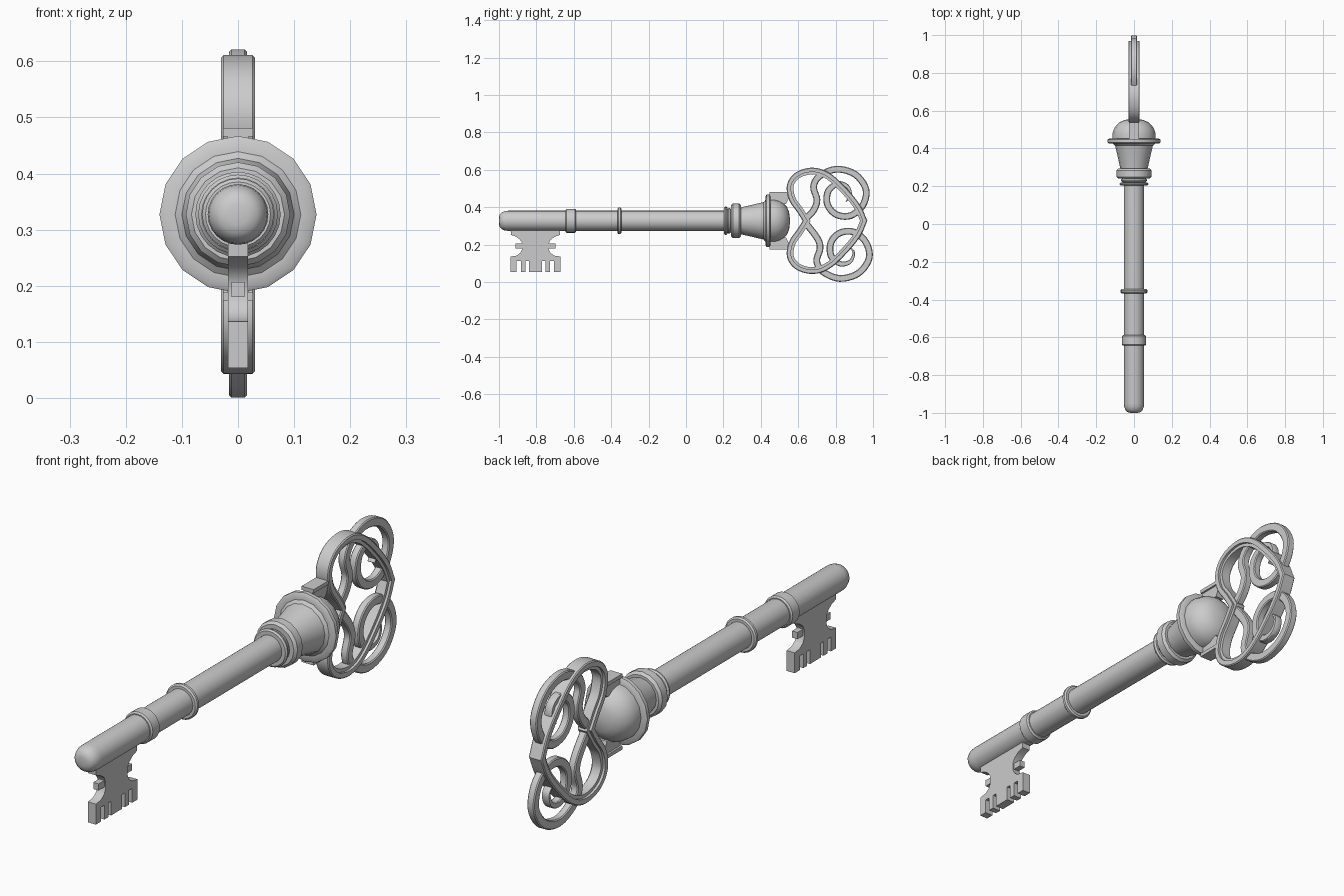
import bpy, bmesh
from math import sin, cos, pi, radians
from mathutils import Vector

if "Cube" in bpy.data.objects:
    bpy.data.objects.remove(bpy.data.objects["Cube"])

ZC = 0.327  # height of the shaft axis


def finish(name, bm):
    bmesh.ops.recalc_face_normals(bm, faces=bm.faces)
    me = bpy.data.meshes.new(name)
    bm.to_mesh(me)
    bm.free()
    ob = bpy.data.objects.new(name, me)
    bpy.context.collection.objects.link(ob)
    return ob


def lathe(name, profile, seg):
    """Revolve (y, radius) points around the shaft axis."""
    bm = bmesh.new()
    rings = [[bm.verts.new((r * sin(2 * pi * i / seg), y, ZC + r * cos(2 * pi * i / seg)))
              for i in range(seg)] for y, r in profile]
    for a, b in zip(rings, rings[1:]):
        for i in range(seg):
            j = (i + 1) % seg
            bm.faces.new((a[i], a[j], b[j], b[i]))
    bm.faces.new(rings[0])
    bm.faces.new(rings[-1])
    return finish(name, bm)


def plate(name, outline, half):
    """Extrude a (y, z) outline to both sides of x = 0."""
    bm = bmesh.new()
    a = [bm.verts.new((-half, y, z)) for y, z in outline]
    b = [bm.verts.new((half, y, z)) for y, z in outline]
    bm.faces.new(a)
    bm.faces.new(b)
    n = len(a)
    for i in range(n):
        j = (i + 1) % n
        bm.faces.new((a[i], a[j], b[j], b[i]))
    return finish(name, bm)


def smooth_path(pts, steps):
    """Catmull-Rom curve through the points."""
    p = [Vector(q) for q in pts]
    p = [2 * p[0] - p[1]] + p + [2 * p[-1] - p[-2]]
    out = []
    for a, b, c, d in zip(p, p[1:], p[2:], p[3:]):
        for k in range(steps):
            t = k / steps
            out.append(0.5 * (2 * b + (c - a) * t + (2 * a - 5 * b + 4 * c - d) * t * t
                              + (3 * b - a - 3 * c + d) * t ** 3))
    return out + [p[-2]]


def sweep(name, path, section, closed=False, width=lambda t: 1.0):
    """Sweep an (offset, x) section along a path in the yz plane with mitred corners."""
    bm = bmesh.new()
    n, rings = len(path), []
    for i, p in enumerate(path):
        before = path[i - 1] if closed or i else p - (path[1] - p)
        after = path[(i + 1) % n] if closed or i < n - 1 else p + (p - path[i - 1])
        t1, t2 = (p - before).normalized(), (after - p).normalized()
        n1, n2 = Vector((-t1.y, t1.x)), Vector((-t2.y, t2.x))
        nrm = (n1 + n2) / max(0.5, 1 + n1.dot(n2))
        w = width(i / (n - 1))
        rings.append([bm.verts.new((x, p.x + nrm.x * o * w, p.y + nrm.y * o * w))
                      for o, x in section])
    m = len(section)
    for i in range(n if closed else n - 1):
        a, b = rings[i], rings[(i + 1) % n]
        for k in range(m):
            l = (k + 1) % m
            bm.faces.new((a[k], a[l], b[l], b[k]))
    if not closed:
        bm.faces.new(rings[0])
        bm.faces.new(rings[-1])
    return finish(name, bm)


def collar(name, y0, y1, r, seg=24, bev=0.006):
    return lathe(name, [(y0, r - 0.02), (y0, r - bev), (y0 + bev, r),
                        (y1 - bev, r), (y1, r - bev), (y1, r - 0.02)], seg)


# Shaft with a rounded end
lathe("shaft", [(-1, 0.018), (-0.996, 0.034), (-0.985, 0.045), (-0.968, 0.052),
                (-0.95, 0.054), (0.25, 0.054)], 24)

# Collars along the shaft
collar("lower_collar", -0.644, -0.588, 0.064)
collar("middle_ring", -0.367, -0.345, 0.071)
collar("neck_ring_a", 0.204, 0.221, 0.076)
collar("neck_ring_b", 0.221, 0.24, 0.068)
collar("neck_collar", 0.24, 0.293, 0.093, 16, 0.01)

# Flared bell and the dome on top of it
lathe("bell", [(0.28, 0.07), (0.293, 0.072), (0.36, 0.087), (0.415, 0.1), (0.425, 0.112),
               (0.426, 0.132), (0.431, 0.14), (0.447, 0.14), (0.452, 0.132), (0.453, 0.1)], 16)
lathe("dome", [(0.445, 0.115), (0.475, 0.115), (0.5, 0.108), (0.522, 0.094),
               (0.54, 0.074), (0.551, 0.048), (0.556, 0.01)], 16)

# Brackets joining the bell to the heart
for s, side in ((1, "upper"), (-1, "lower")):
    plate(side + "_bracket", [(0.447, ZC + s * 0.09), (0.447, ZC + s * 0.15),
                              (0.55, ZC + s * 0.15), (0.55, ZC + s * 0.12),
                              (0.535, ZC + s * 0.09)], 0.019)
    plate(side + "_bracket_rim", [(0.447, ZC + s * 0.139), (0.447, ZC + s * 0.154),
                                  (0.555, ZC + s * 0.154), (0.555, ZC + s * 0.139)], 0.027)

# Heart-shaped bow, half path mirrored across the axis
half = smooth_path([(0.645, ZC), (0.61, 0.383), (0.568, 0.445), (0.558, 0.518), (0.6, 0.573),
                    (0.682, 0.593), (0.765, 0.563), (0.855, 0.478), (0.918, 0.398),
                    (0.95, ZC)], 5)
heart = half + [Vector((p.x, 2 * ZC - p.y)) for p in half[-2:0:-1]]
sweep("heart_bow", heart, [(0.014, -0.03), (0.018, -0.026), (0.018, 0.026), (0.014, 0.03),
                           (-0.005, 0.03), (-0.005, 0.02), (-0.018, 0.02),
                           (-0.018, -0.02), (-0.005, -0.02), (-0.005, -0.03)], closed=True)

# Scrolls woven through the heart
scroll = [(0.638, 0.335), (0.683, 0.385), (0.7, 0.44), (0.682, 0.51), (0.715, 0.567), (0.805, 0.603),
          (0.905, 0.575), (0.962, 0.495), (0.945, 0.41), (0.88, 0.355), (0.805, 0.36),
          (0.757, 0.413), (0.76, 0.485), (0.81, 0.525), (0.862, 0.512), (0.88, 0.465),
          (0.855, 0.43)]
strip = [(0.014, -0.016), (0.018, -0.012), (0.018, 0.012), (0.014, 0.016),
         (-0.014, 0.016), (-0.018, 0.012), (-0.018, -0.012), (-0.014, -0.016)]
taper = lambda t: 1.0 if t < 0.75 else max(0.12, 1 - (t - 0.75) * 3.5)
sweep("upper_scroll", smooth_path(scroll, 5), strip, width=taper)
lower = [(y + 0.017, 2 * ZC - z - 0.032) for y, z in scroll]
lower[0] = (0.638, 0.318)
sweep("lower_scroll", smooth_path(lower, 5), strip, width=taper)

# Toothed bit, one half mirrored across its middle
BC = -0.805
bit = [(0, 0.29), (0.133, 0.29), (0.131, 0.252), (0.105, 0.243), (0.082, 0.226), (0.07, 0.205),
       (0.07, 0.178), (0.08, 0.156), (0.1, 0.141), (0.133, 0.136), (0.133, 0.053),
       (0.1, 0.053), (0.1, 0.111), (0.078, 0.111), (0.078, 0.053),
       (0.053, 0.053), (0.053, 0.111), (0.035, 0.111), (0.035, 0.053), (0, 0.053)]
plate("bit", [(BC + d, z) for d, z in bit] + [(BC - d, z) for d, z in bit[-2:0:-1]], 0.018)
plate("bit_crossbar", [(BC - 0.107, 0.18), (BC + 0.107, 0.18),
                       (BC + 0.107, 0.207), (BC - 0.107, 0.207)], 0.012)

# Smooth shading with sharp edges kept
for ob in bpy.context.collection.objects:
    ob.select_set(True)
    bpy.context.view_layer.objects.active = ob
bpy.ops.object.shade_smooth_by_angle(angle=radians(32))
